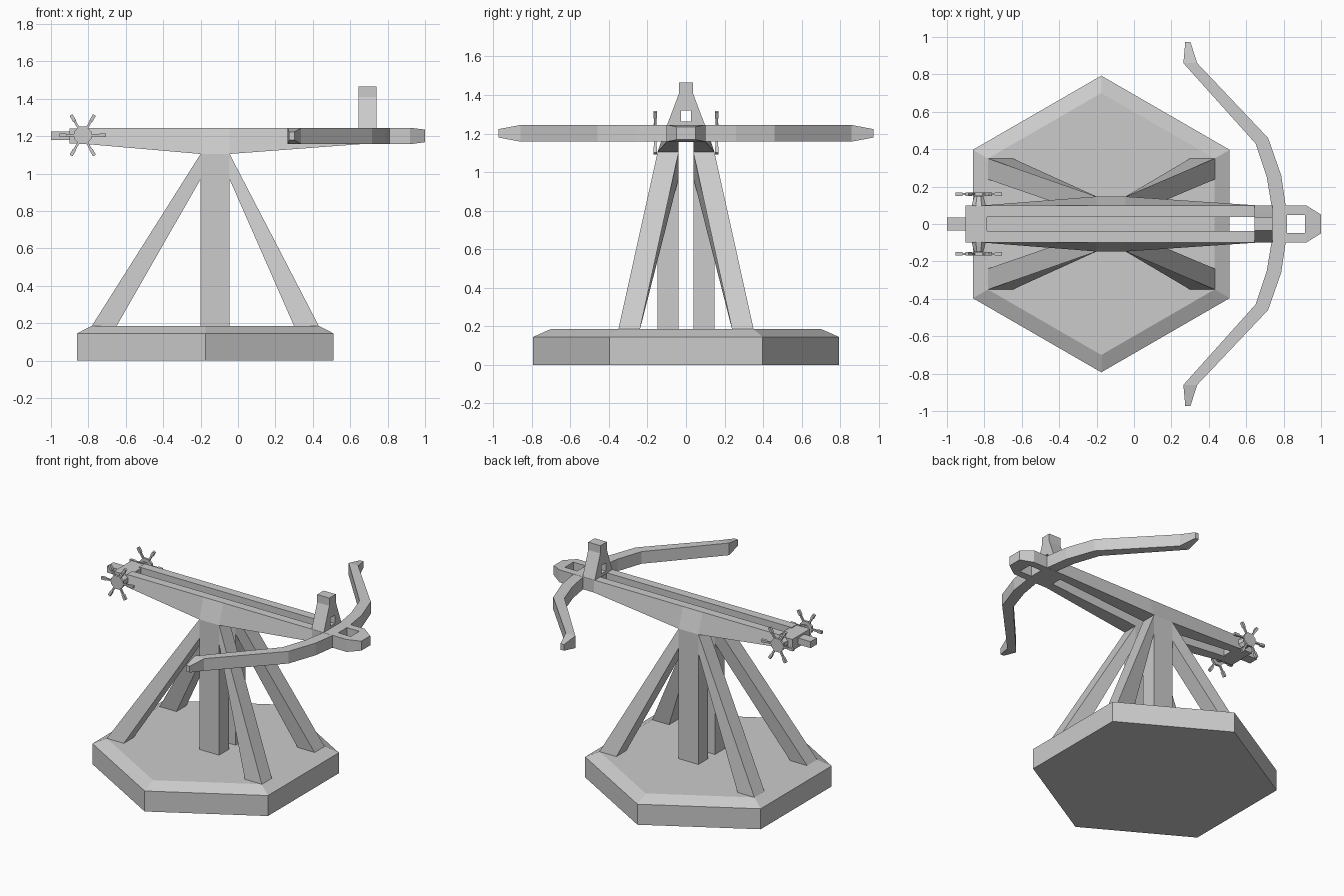
import bpy, bmesh, math
from mathutils import Matrix, Vector

if "Cube" in bpy.data.objects:
    bpy.data.objects.remove(bpy.data.objects["Cube"])


def finish(name, bm):
    bmesh.ops.recalc_face_normals(bm, faces=bm.faces)
    me = bpy.data.meshes.new(name)
    bm.to_mesh(me)
    bm.free()
    ob = bpy.data.objects.new(name, me)
    bpy.context.collection.objects.link(ob)
    return ob


def loft(name, rings):
    """Skin a list of equally sized point rings and cap both ends."""
    bm = bmesh.new()
    vs = [[bm.verts.new(p) for p in r] for r in rings]
    n = len(vs[0])
    for a, b in zip(vs, vs[1:]):
        for i in range(n):
            j = (i + 1) % n
            bm.faces.new((a[i], a[j], b[j], b[i]))
    bm.faces.new(vs[0])
    bm.faces.new(vs[-1])
    return finish(name, bm)


def rect_x(x, y0, y1, z0, z1):
    return [(x, y0, z0), (x, y1, z0), (x, y1, z1), (x, y0, z1)]


def box(name, x0, x1, y0, y1, z0, z1):
    return loft(name, [rect_x(x0, y0, y1, z0, z1), rect_x(x1, y0, y1, z0, z1)])


def circle(cx, cy, r, n, z, turn=0.0):
    return [(cx + r * math.cos(turn + i * math.tau / n),
             cy + r * math.sin(turn + i * math.tau / n), z) for i in range(n)]


# Hexagonal base with bevelled top
loft("base", [circle(-0.175, 0, r, 6, z, math.pi / 6)
              for r, z in ((0.793, 0), (0.793, 0.145), (0.70, 0.186))])

PX0, PX1, ZT, ZB, TOP = -0.2, -0.045, 1.105, 1.157, 1.245

for s, side in ((1, "left"), (-1, "right")):
    # Upright post
    box(f"post_{side}", PX0, PX1, s * 0.038, s * 0.147, 0.18, ZT)

    # Splayed legs, front and rear
    for xa, xb, xt, end in ((-0.785, -0.652, PX0, "rear"), (0.435, 0.302, PX1, "front")):
        foot = [(xa, s * 0.24, 0.18), (xa, s * 0.352, 0.18),
                (xb, s * 0.352, 0.18), (xb, s * 0.24, 0.18)]
        head = [(xt, s * 0.038, ZT), (xt, s * 0.147, ZT),
                (xt, s * 0.147, 0.97), (xt, s * 0.038, 0.97)]
        loft(f"leg_{end}_{side}", [foot, head])

    # Stock rail, deepest and widest above the post
    loft(f"rail_{side}", [
        [(x, s * 0.038, zb), (x, s * yb, zb), (x, s * 0.10, TOP), (x, s * 0.038, TOP)]
        for x, zb, yb in ((-0.8, ZB, 0.10), (PX0, ZT, 0.147), (PX1, ZT, 0.147), (0.65, ZB, 0.10))])

    # Sides of the nose frame
    box(f"nose_side_{side}", 0.81, 0.92, s * 0.048, s * 0.10, ZB, TOP)

    # Bow arm: front and back edge points in plan
    arm = [((0.812, 0), (0.735, 0)), ((0.812, 0.09), (0.735, 0.10)),
           ((0.787, 0.26), (0.710, 0.25)), ((0.717, 0.46), (0.650, 0.43)),
           ((0.338, 0.86), (0.264, 0.86)), ((0.302, 0.972), (0.274, 0.972))]
    rings = []
    for i, (f, b) in enumerate(arm):
        h = 0.022 if i == len(arm) - 1 else 0.043
        rings.append([(f[0], s * f[1], 1.201 - h), (f[0], s * f[1], 1.201 + h),
                      (b[0], s * b[1], 1.201 + h), (b[0], s * b[1], 1.201 - h)])
    loft(f"bow_arm_{side}", rings)

    # Winch axle and hub
    def wheel_ring(r, y):
        return [(x, s * y, z) for x, z, _ in circle(-0.83, 1.205, r, 8, 0, math.pi / 8)]
    loft(f"winch_axle_{side}", [wheel_ring(0.042, 0.095), wheel_ring(0.026, 0.15)])
    loft(f"winch_hub_{side}", [wheel_ring(0.05, 0.152), wheel_ring(0.05, 0.168)])

    # Winch spokes, flaring towards the grip
    for k in range(6):
        turn = Matrix.Rotation(k * math.pi / 3, 3, 'Y')
        rings = []
        for r, w in ((0.03, 0.006), (0.085, 0.006), (0.09, 0.009), (0.125, 0.009)):
            rings.append([turn @ Vector((r, a * w, b * w)) + Vector((-0.83, s * 0.16, 1.205))
                          for a, b in ((-1, -1), (1, -1), (1, 1), (-1, 1))])
        loft(f"winch_spoke_{side}_{k}", rings)

# Solid ends of the stock
box("stock_rear_block", -0.902, -0.785, -0.10, 0.10, 1.16, 1.24)
box("stock_tail", -1.0, -0.9, -0.035, 0.035, 1.18, 1.226)
box("stock_front_block", 0.65, 0.818, -0.10, 0.10, ZB, TOP)
loft("nose", [rect_x(0.915, -0.10, 0.10, ZB, TOP), rect_x(0.92, -0.10, 0.10, ZB, TOP),
              rect_x(1.0, -0.05, 0.05, 1.168, 1.235)])

# Sight tower with an arrow opening
half = [(0.0, 1.465), (0.036, 1.465), (0.036, 1.41), (0.10, 1.24), (0.025, 1.24),
        (0.025, 1.262), (0.0, 1.262)]
tower = [(0.645, 0.74)]
for x0, x1 in tower:
    def slab(name, pts):
        loft(name, [[(x, y, z) for y, z in pts] for x in (x0, x1)])
    slab("tower_sill", [(-0.025, 1.24), (0.025, 1.24), (0.025, 1.262), (-0.025, 1.262)])
    slab("tower_cap", [(-0.036, 1.465), (0.036, 1.465), (0.036, 1.41), (0.0695, 1.32),
                       (-0.0695, 1.32), (-0.036, 1.41)])
    for s, side in ((1, "left"), (-1, "right")):
        slab(f"tower_cheek_{side}", [(s * 0.025, 1.24), (s * 0.10, 1.24),
                                     (s * 0.0695, 1.32), (s * 0.025, 1.32)])
